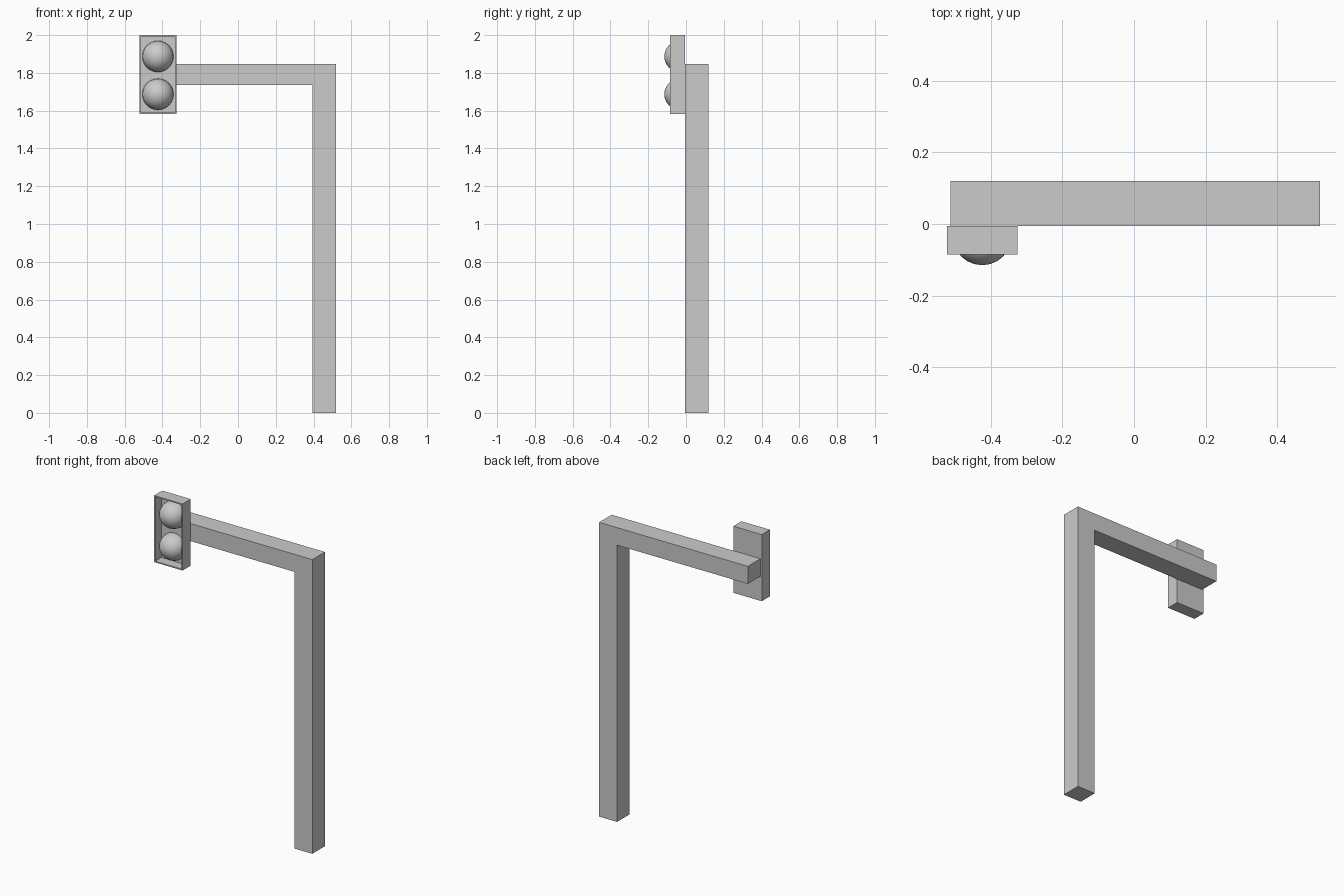
import bpy, bmesh, math
from mathutils import Matrix, Vector

if "Cube" in bpy.data.objects:
    bpy.data.objects.remove(bpy.data.objects["Cube"])


def finish(bm, name):
    bmesh.ops.recalc_face_normals(bm, faces=bm.faces)
    mesh = bpy.data.meshes.new(name)
    bm.to_mesh(mesh)
    bm.free()
    ob = bpy.data.objects.new(name, mesh)
    bpy.context.collection.objects.link(ob)
    return ob


# Post and arm: one L-shaped profile extruded along y
BACK, FRONT = 0.12, -0.005
profile = [(0.394, 0), (0.519, 0), (0.519, 1.846),
           (-0.513, 1.846), (-0.513, 1.736), (0.394, 1.736)]
bm = bmesh.new()
face = bm.faces.new([bm.verts.new((x, FRONT, z)) for x, z in profile])
ext = bmesh.ops.extrude_face_region(bm, geom=[face])
bmesh.ops.translate(bm, vec=(0, BACK - FRONT, 0),
                    verts=[g for g in ext["geom"] if isinstance(g, bmesh.types.BMVert)])
finish(bm, "post_and_arm")

# Lamp housing: box with its front face inset and pushed in
CX, DEPTH = -0.424, 0.08
bm = bmesh.new()
bmesh.ops.create_cube(bm, size=1, matrix=Matrix.Translation((CX, FRONT - DEPTH / 2, 1.791))
                      @ Matrix.Diagonal((0.197, DEPTH, 0.418, 1)))
front = min(bm.faces, key=lambda f: f.calc_center_median().y)
bmesh.ops.inset_region(bm, faces=[front], thickness=0.011)
ext = bmesh.ops.extrude_discrete_faces(bm, faces=[front])
bmesh.ops.translate(bm, vec=(0, 0.06, 0), verts=ext["faces"][0].verts)
finish(bm, "lamp_housing")

# Lamps: half domes sitting on the recessed panel
for name, z in (("upper_lamp", 1.887), ("lower_lamp", 1.687)):
    bm = bmesh.new()
    bmesh.ops.create_uvsphere(bm, u_segments=24, v_segments=12, radius=0.083,
                              matrix=Matrix.Translation((CX, -0.032, z))
                              @ Matrix.Rotation(math.pi / 2, 4, "X"))
    bmesh.ops.bisect_plane(bm, geom=bm.verts[:] + bm.edges[:] + bm.faces[:],
                           plane_co=Vector((0, -0.024, 0)), plane_no=Vector((0, 1, 0)),
                           clear_outer=True)
    for f in bm.faces:
        f.smooth = True
    finish(bm, name)
